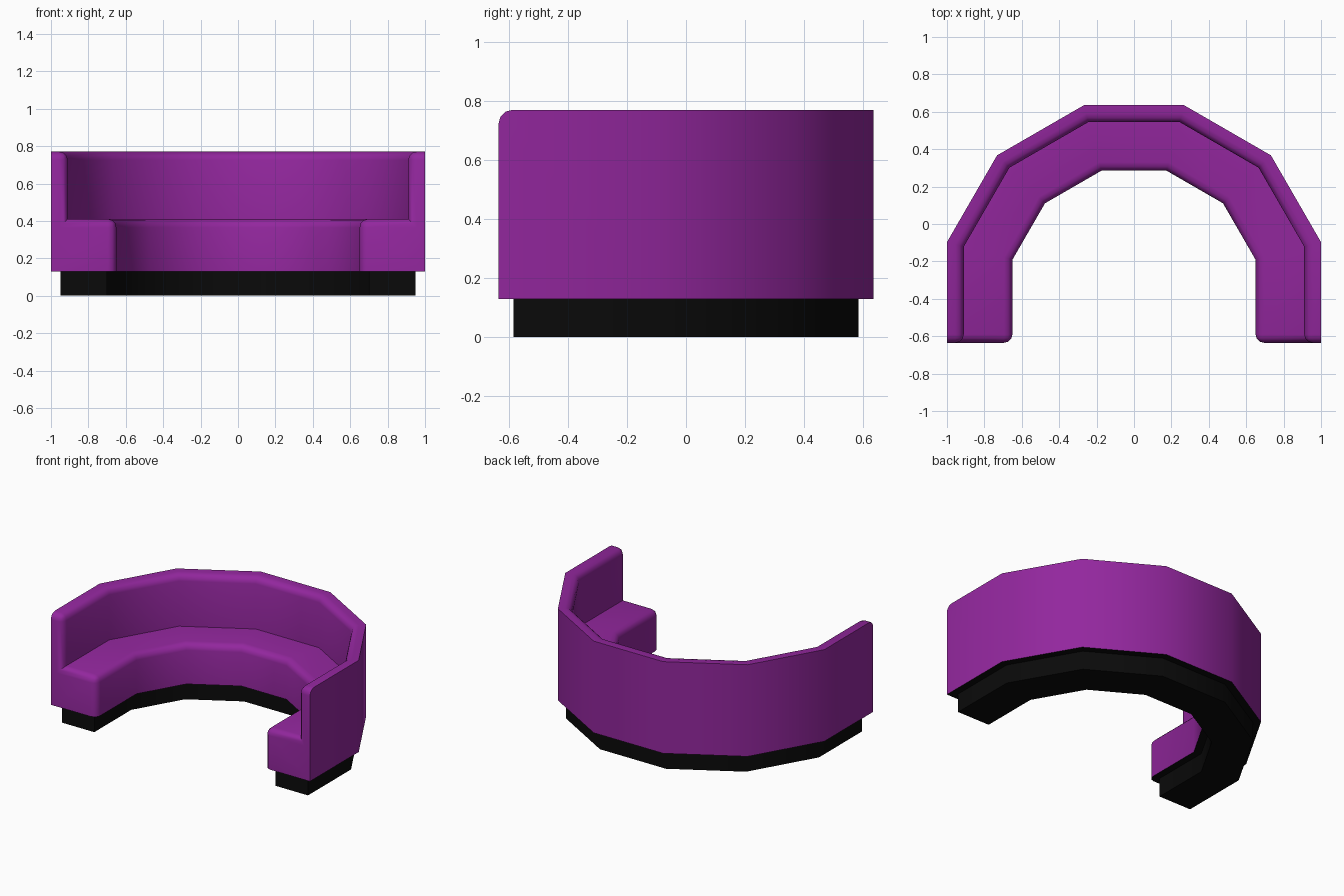
import bpy, bmesh
from math import cos, sin, radians

if "Cube" in bpy.data.objects:
    bpy.data.objects.remove(bpy.data.objects["Cube"])

CENTRE_Y = -0.365   # centre of the twelve-sided curve


def material(name, colour):
    m = bpy.data.materials.new(name)
    m.diffuse_color = colour
    m.use_nodes = True
    m.node_tree.nodes["Principled BSDF"].inputs["Base Color"].default_value = m.diffuse_color
    return m


purple = material("purple_fabric", (0.29, 0.02, 0.34, 1))
black = material("black_base", (0.003, 0.003, 0.003, 1))


def ring_point(station, r, z, end_y):
    """Stations 0 and 7 are the straight ends, 1-6 the curve corners."""
    if station in (0, 7):
        return (r if station == 0 else -r, end_y, z)
    a = radians(15 + 30 * (station - 1))
    d = r / cos(radians(15))
    return (d * cos(a), CENTRE_Y + d * sin(a), z)


def sweep(name, profile, end_y, mats, long_bevels=(), end_bevels=()):
    """Sweep an (apothem, height) profile round the U; the last side is the underside."""
    bm = bmesh.new()
    rows = [[bm.verts.new(ring_point(s, r, z, end_y)) for r, z in profile]
            for s in range(8)]
    n = len(profile)
    for a, b in zip(rows, rows[1:]):
        for i in range(n):
            j = (i + 1) % n
            f = bm.faces.new((a[i], a[j], b[j], b[i]))
            if i == n - 1:
                f.material_index = len(mats) - 1
    bm.faces.new(rows[0])
    bm.faces.new(rows[-1])
    bmesh.ops.recalc_face_normals(bm, faces=bm.faces[:])
    edges = [bm.edges.get((a[i], b[i])) for i in long_bevels
             for a, b in zip(rows, rows[1:])]
    edges += [bm.edges.get((row[i], row[i + 1])) for i in end_bevels
              for row in (rows[0], rows[-1])]
    if edges:
        bmesh.ops.bevel(bm, geom=edges, offset=0.045, segments=3, profile=0.5,
                        affect='EDGES', clamp_overlap=True, material=0)
    me = bpy.data.meshes.new(name)
    bm.to_mesh(me)
    bm.free()
    ob = bpy.data.objects.new(name, me)
    bpy.context.collection.objects.link(ob)
    for m in mats:
        me.materials.append(m)
    bpy.ops.object.select_all(action='DESELECT')
    ob.select_set(True)
    bpy.context.view_layer.objects.active = ob
    bpy.ops.object.shade_smooth_by_angle(angle=radians(40))
    return ob


# Seat and backrest in one upholstered sweep, with soft front and inner edges
sweep("curved_sofa",
      [(0.65, 0.13), (0.65, 0.41), (0.91, 0.41), (0.91, 0.77), (1, 0.77), (1, 0.13)],
      -0.635, [purple, black], long_bevels=(1, 3), end_bevels=(0, 1, 2, 3))

# Recessed plinth
sweep("plinth", [(0.70, 0), (0.70, 0.13), (0.95, 0.13), (0.95, 0)], -0.585, [black])
